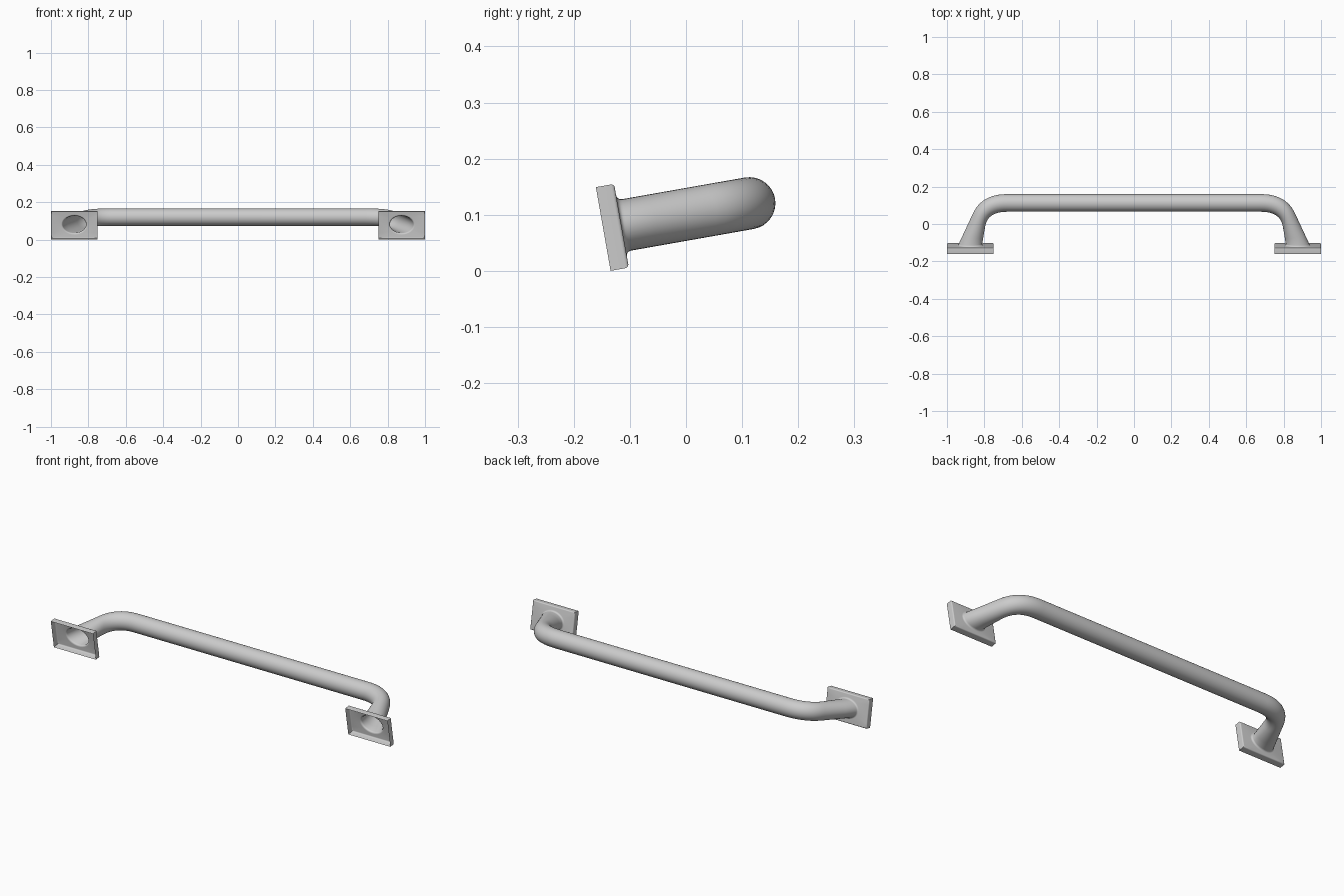
import bpy, bmesh, math
from mathutils import Vector

if "Cube" in bpy.data.objects:
    bpy.data.objects.remove(bpy.data.objects["Cube"])

# Local frame: x along the bar, y out from the mounting plates, z across; tilted 10 degrees at the end
N = 32
PLATE_X, HALF_W, HALF_H, DEPTH = -0.875, 0.125, 0.0757, 0.033
BAR_R = 0.0465
ANGLES = [2 * math.pi * i / N for i in range(N)]

bm = bmesh.new()


def rect_ring(y, inset):
    pts = []
    for a in ANGLES:
        c, s = math.cos(a), math.sin(a)
        m = max(abs(c), abs(s))
        pts.append((PLATE_X - c / m * (HALF_W - inset), y, s / m * (HALF_H - inset)))
    return [bm.verts.new(p) for p in pts]


def oval_ring(outer, inner, rz=BAR_R):
    o, i = Vector((*outer, 0)), Vector((*inner, 0))
    mid, half = (o + i) / 2, (o - i) / 2
    return [bm.verts.new(mid + half * math.cos(a) + Vector((0, 0, rz * math.sin(a)))) for a in ANGLES]


def quad_curve(p, q, r, t):
    return [(1 - t) ** 2 * a + 2 * t * (1 - t) * b + t * t * c for a, b, c in zip(p, q, r)]


# Mounting plate: hollow, open at the back, with a rounded front edge
rings = [rect_ring(0, 0)]
b = 0.006
for k in range(5):
    a = math.pi / 2 * k / 4
    rings.append(rect_ring(DEPTH - b + b * math.sin(a), b * (1 - math.cos(a))))

# Fillet where the leg leaves the plate
f = 0.009
for k in range(5):
    a = math.pi / 2 * k / 4
    g = f * (1 - math.sin(a))
    y = DEPTH + f * (1 - math.cos(a))
    rings.append(oval_ring((-0.937 - g, y), (-0.812 + g, y), BAR_R + g))

# Tapering leg
O0, I0 = (-0.937, DEPTH + f), (-0.812, DEPTH + f)
O1, I1 = (-0.862, 0.205), (-0.796, 0.135)
for t in (0.33, 0.67):
    rings.append(oval_ring(Vector(O0).lerp(Vector(O1), t), Vector(I0).lerp(Vector(I1), t)))

# Bend into the straight bar
for k in range(13):
    t = k / 12
    rings.append(oval_ring(quad_curve(O1, (-0.815, 0.311), (-0.68, 0.311), t),
                           quad_curve(I1, (-0.783, 0.217), (-0.68, 0.217), t)))
rings.append(oval_ring((0, 0.311), (0, 0.217)))

for r0, r1 in zip(rings, rings[1:]):
    for i in range(N):
        j = (i + 1) % N
        bm.faces.new((r0[i], r0[j], r1[j], r1[i]))

mesh = bpy.data.meshes.new("grab_handle")
bm.to_mesh(mesh)
bm.free()
handle = bpy.data.objects.new("grab_handle", mesh)
bpy.context.collection.objects.link(handle)
handle.location = (0, -0.1475, 0.0746)
handle.rotation_euler.x = math.radians(10)

bpy.context.view_layer.objects.active = handle
handle.select_set(True)
bpy.ops.object.shade_smooth_by_angle(angle=math.radians(35))

# Other half of the handle
mirror = handle.modifiers.new("mirror", 'MIRROR')
mirror.use_clip = True
